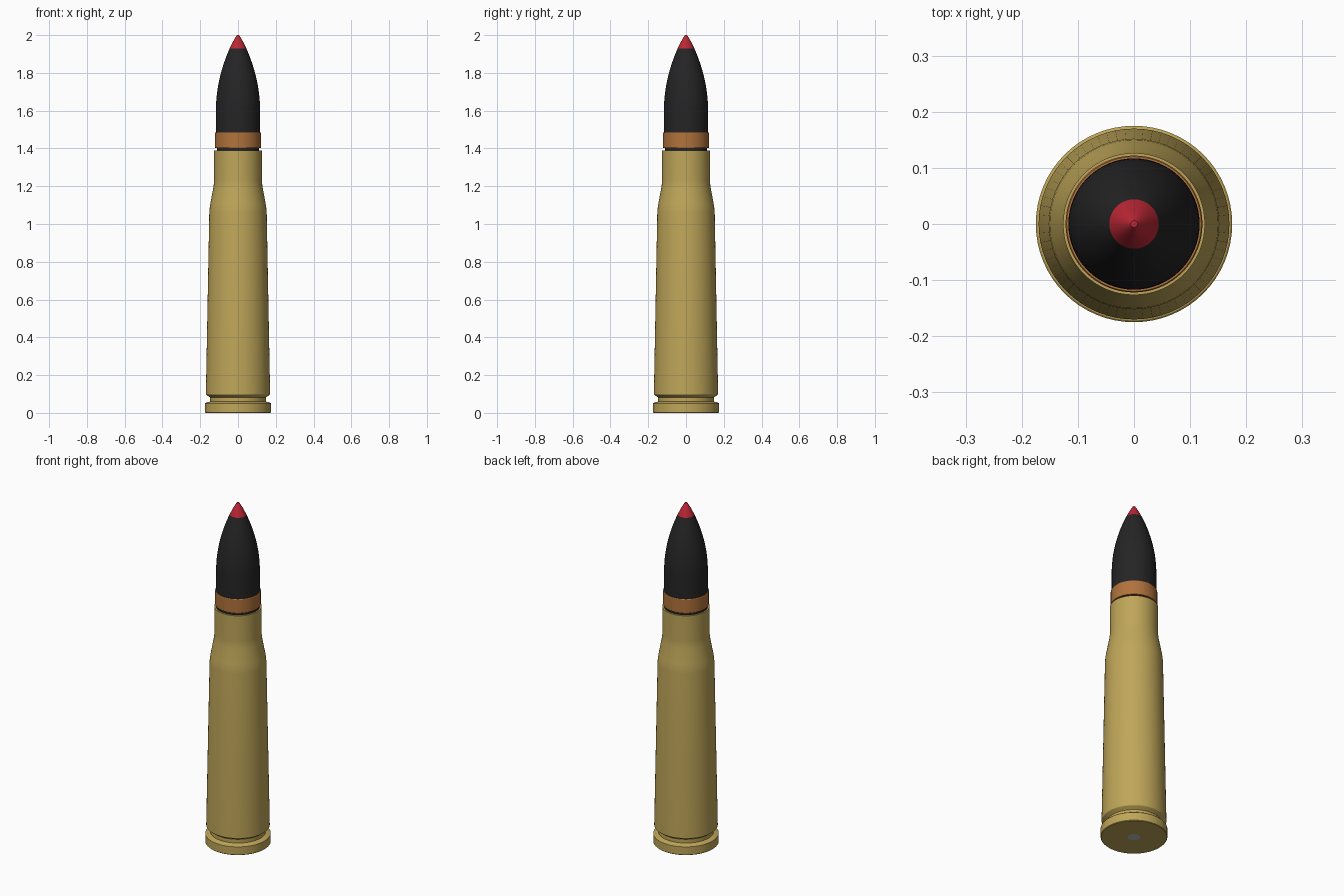
import bpy, bmesh, math

if "Cube" in bpy.data.objects:
    bpy.data.objects.remove(bpy.data.objects["Cube"])

SEG = 64


def material(name, rgb):
    m = bpy.data.materials.new(name)
    m.diffuse_color = (*rgb, 1)
    m.use_nodes = True
    m.node_tree.nodes["Principled BSDF"].inputs["Base Color"].default_value = m.diffuse_color
    return m


brass = material("brass", (0.52, 0.38, 0.10))
copper = material("copper", (0.44, 0.17, 0.045))
black = material("black", (0.018, 0.018, 0.018))
red = material("red", (0.50, 0.02, 0.035))
grey = material("grey", (0.50, 0.50, 0.52))


def lathe(name, profile, mat, angle=25):
    """Revolve (radius, z) points around z; radius 0 makes a pole."""
    bm = bmesh.new()
    rings = []
    for r, z in profile:
        if r == 0:
            rings.append([bm.verts.new((0, 0, z))] * SEG)
        else:
            rings.append([bm.verts.new((r * math.cos(2 * math.pi * i / SEG),
                                        r * math.sin(2 * math.pi * i / SEG), z))
                          for i in range(SEG)])
    for a, b in zip(rings, rings[1:]):
        for i in range(SEG):
            j = (i + 1) % SEG
            bm.faces.new(list(dict.fromkeys((a[i], a[j], b[j], b[i]))))
    bmesh.ops.recalc_face_normals(bm, faces=bm.faces)
    mesh = bpy.data.meshes.new(name)
    bm.to_mesh(mesh)
    bm.free()
    mesh.materials.append(mat)
    ob = bpy.data.objects.new(name, mesh)
    bpy.context.collection.objects.link(ob)
    bpy.ops.object.select_all(action='DESELECT')
    ob.select_set(True)
    bpy.context.view_layer.objects.active = ob
    bpy.ops.object.shade_smooth_by_angle(angle=math.radians(angle))
    return ob


def ogive(z):
    return 0.117 - 0.073 * max(0, (z - 1.6) / 0.33) ** 2


# Case: rim, extractor groove, tapered body, shoulder, neck and mouth
lathe("case", [(0, 0.001), (0.032, 0.001), (0.032, 0), (0.172, 0), (0.175, 0.003),
               (0.175, 0.05), (0.172, 0.053), (0.148, 0.06), (0.148, 0.082),
               (0.168, 0.096), (0.17, 0.1), (0.152, 1.06), (0.150, 1.085),
               (0.146, 1.11), (0.130, 1.195), (0.127, 1.22), (0.1265, 1.24),
               (0.1265, 1.39), (0.117, 1.39), (0.110, 1.36), (0, 1.36)], brass)

# Primer disc in the base
lathe("primer", [(0, 0.0), (0.032, 0.0), (0.032, 0.004), (0, 0.004)], grey)

# Projectile body with a curved nose
nose = [(ogive(1.6 + 0.33 * i / 14), 1.6 + 0.33 * i / 14) for i in range(15)]
lathe("projectile", [(0, 1.365), (0.112, 1.365), (0.112, 1.41), (0.117, 1.41)]
      + nose + [(0, 1.93)], black)

# Driving band
lathe("driving_band", [(0.112, 1.402), (0.120, 1.402), (0.122, 1.405),
                       (0.122, 1.482), (0.120, 1.485), (0.115, 1.485)], copper)

# Painted tip
lathe("tip", [(0, 1.93), (0.044, 1.93), (0.027, 1.965), (0.009, 1.996),
              (0.006, 2.0), (0, 2.0)], red)
